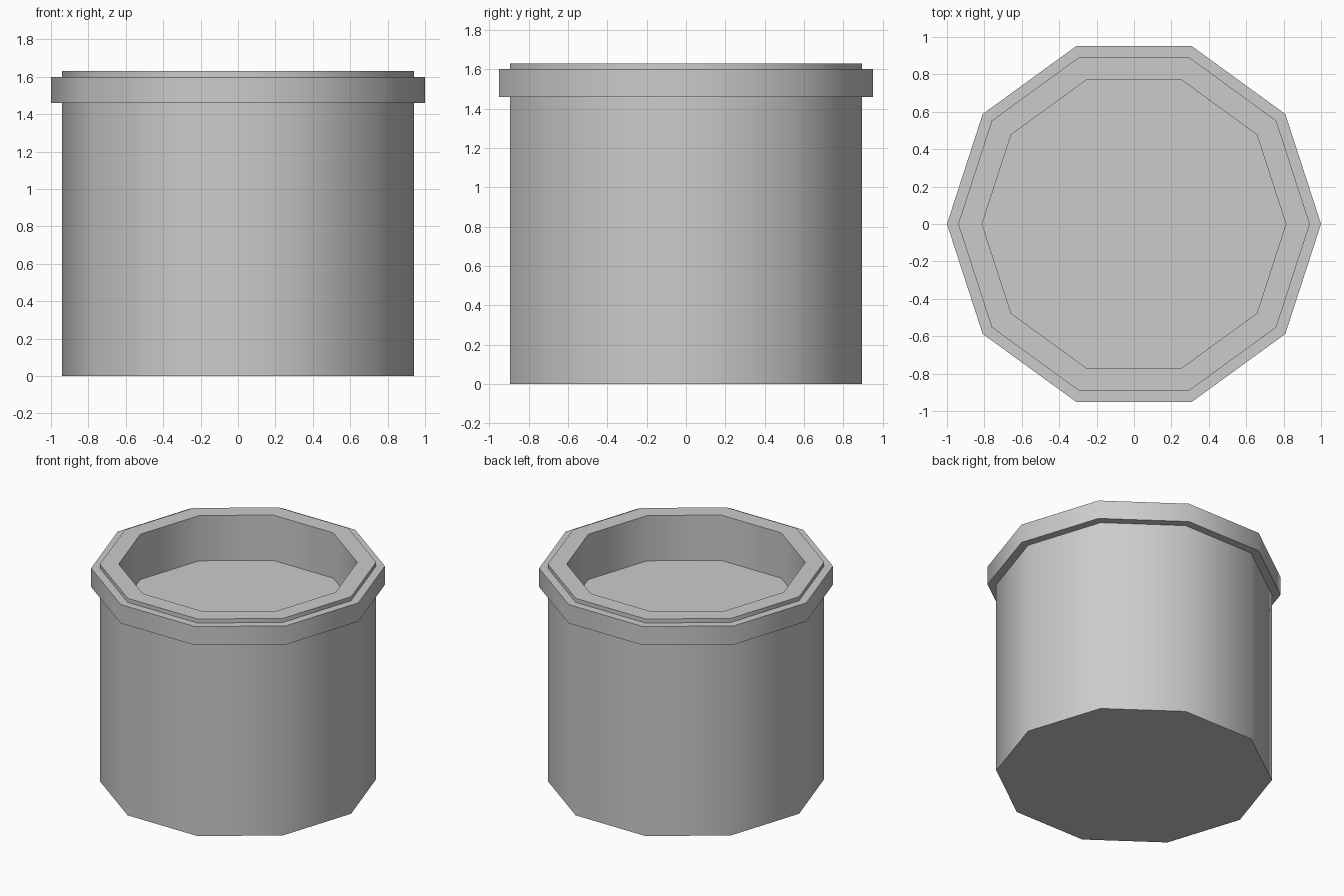
import bpy, bmesh, math

if "Cube" in bpy.data.objects:
    bpy.data.objects.remove(bpy.data.objects["Cube"])

SIDES = 10


def lathe(name, profile):
    """Revolve an (radius, z) profile into a low-poly solid with capped ends."""
    bm = bmesh.new()
    rings = []
    for r, z in profile:
        rings.append([bm.verts.new((r * math.cos(2 * math.pi * i / SIDES),
                                    r * math.sin(2 * math.pi * i / SIDES), z))
                      for i in range(SIDES)])
    for a, b in zip(rings, rings[1:]):
        for i in range(SIDES):
            j = (i + 1) % SIDES
            bm.faces.new((a[i], a[j], b[j], b[i]))
    bm.faces.new(rings[0][::-1])
    bm.faces.new(rings[-1])
    mesh = bpy.data.meshes.new(name)
    bm.to_mesh(mesh)
    bm.free()
    obj = bpy.data.objects.new(name, mesh)
    bpy.context.collection.objects.link(obj)
    # smooth around the sides, crisp at the rims
    bpy.ops.object.select_all(action='DESELECT')
    obj.select_set(True)
    bpy.context.view_layer.objects.active = obj
    bpy.ops.object.shade_smooth_by_angle(angle=math.radians(40))
    return obj


# Pot: straight body, projecting collar, raised lip, shallow recess with floor
lathe("pot", [
    (0.94, 0.0), (0.94, 1.46),      # body
    (1.0, 1.46), (1.0, 1.60),       # collar
    (0.94, 1.60), (0.94, 1.63),     # lip
    (0.812, 1.63), (0.812, 1.29),   # recess wall down to the floor
])
